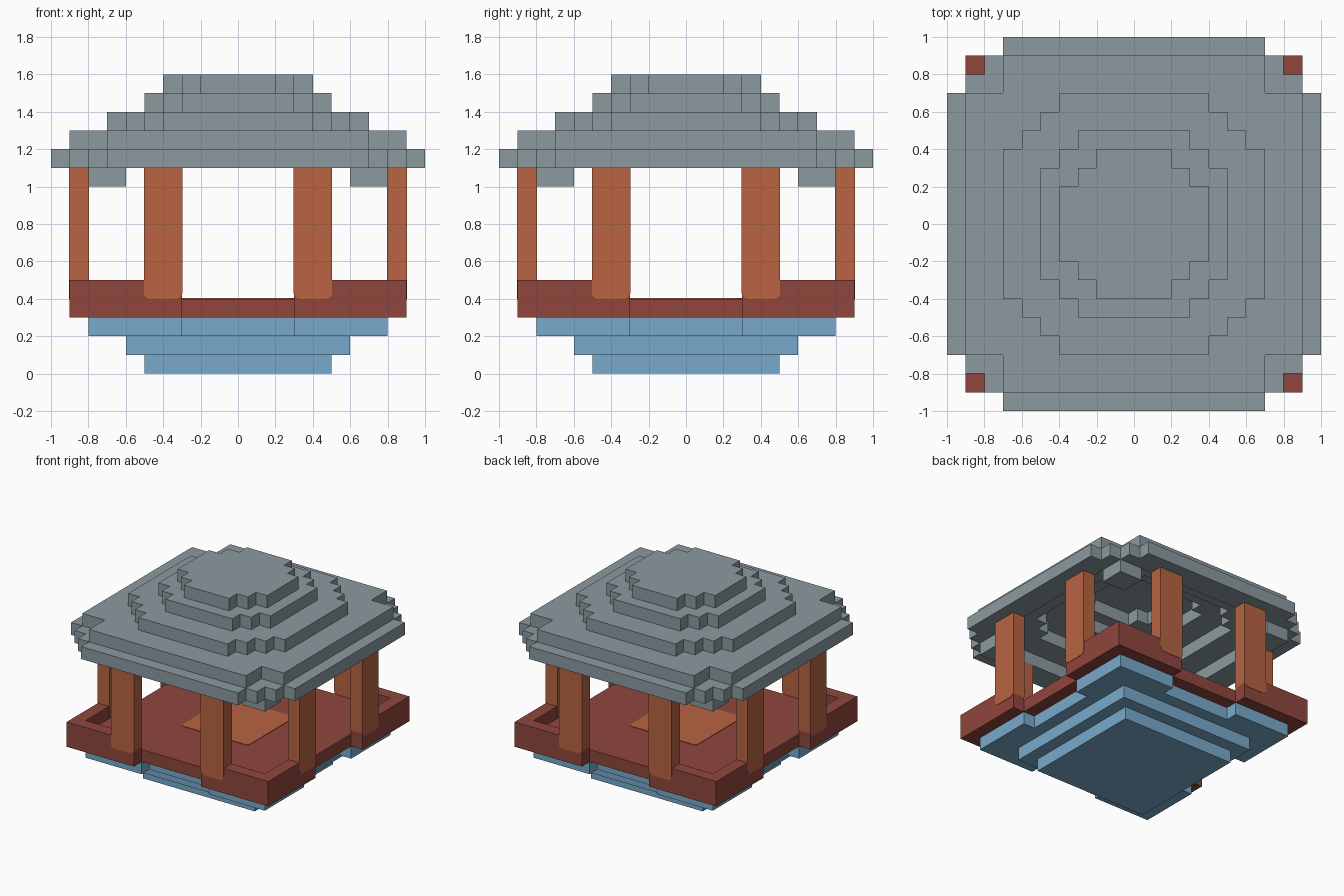
import bpy, bmesh, math
from itertools import product
from mathutils import Matrix

if "Cube" in bpy.data.objects:
    bpy.data.objects.remove(bpy.data.objects["Cube"])

U = 0.1  # block size of the stepped model


def material(name, rgb):
    m = bpy.data.materials.new(name)
    lin = [((c / 255 + 0.055) / 1.055) ** 2.4 for c in rgb]
    m.diffuse_color = (*lin, 1)
    m.use_nodes = True
    m.node_tree.nodes["Principled BSDF"].inputs["Base Color"].default_value = m.diffuse_color
    return m


GREY = material("roof grey", (140, 154, 160))
ORANGE = material("wood orange", (184, 100, 66))
RED = material("floor red", (144, 70, 61))
BLUE = material("base blue", (120, 170, 204))


def finish(bm, name, mat):
    bmesh.ops.recalc_face_normals(bm, faces=bm.faces)
    me = bpy.data.meshes.new(name)
    bm.to_mesh(me)
    bm.free()
    me.materials.append(mat)
    ob = bpy.data.objects.new(name, me)
    bpy.context.collection.objects.link(ob)
    return ob


def course(k, boxes, hollow=()):
    """One course of blocks: quarter-plan rectangles mirrored to all four quarters."""
    def area(rects):
        return {(i, j) for x0, y0, x1, y1 in rects
                for i in range(x0, x1) for j in range(y0, y1)}
    quarter = area(boxes) - area(hollow)
    return {(i if sx else -1 - i, j if sy else -1 - j, k)
            for (i, j), sx, sy in product(quarter, (0, 1), (0, 1))}


def steps(*corners):
    """Centred stepped outline given by its corner points."""
    return [(0, 0, x, y) for x, y in corners]


def build(name, mat, *courses):
    """Outer skin of the given courses, with flat areas merged."""
    cells = set().union(*courses)
    bm = bmesh.new()
    verts = {}

    def vert(p):
        if p not in verts:
            verts[p] = bm.verts.new([c * U for c in p])
        return verts[p]

    for c in sorted(cells):
        for axis, side in product(range(3), (0, 1)):
            n = list(c)
            n[axis] += 1 if side else -1
            if tuple(n) in cells:
                continue
            loop = []
            for a, b in ((0, 0), (1, 0), (1, 1), (0, 1)):
                p = list(c)
                p[axis] += side
                p[(axis + 1) % 3] += a
                p[(axis + 2) % 3] += b
                loop.append(vert(tuple(p)))
            bm.faces.new(loop if side else loop[::-1])
    bmesh.ops.dissolve_limit(bm, angle_limit=math.radians(1),
                             verts=bm.verts, edges=bm.edges)
    return finish(bm, name, mat)


def arc(cx, cy, r, start, n=4):
    return [(cx + r * math.cos(math.radians(start + 90 * i / n)),
             cy + r * math.sin(math.radians(start + 90 * i / n))) for i in range(n + 1)]


def extrude(name, mat, pts, depth, matrix):
    bm = bmesh.new()
    face = bm.faces.new([bm.verts.new((x, y, 0)) for x, y in pts])
    top = bmesh.ops.extrude_face_region(bm, geom=[face], use_keep_orig=True)["geom"]
    bmesh.ops.translate(bm, vec=(0, 0, depth),
                        verts=[v for v in top if isinstance(v, bmesh.types.BMVert)])
    bmesh.ops.transform(bm, matrix=matrix, verts=bm.verts)
    return finish(bm, name, mat)


# Stepped base, wider at the four corners
build("stepped_base", BLUE,
      course(0, steps((5, 5))),
      course(1, steps((6, 6))),
      course(2, [(0, 0, 7, 7), (3, 3, 8, 8)]))

# Floor with low corner walls
build("floor_and_corner_walls", RED,
      course(3, [(0, 0, 8, 8), (3, 3, 9, 9)]),
      course(4, [(3, 3, 9, 9)], hollow=[(0, 0, 8, 8)]))

# Painted rounded square in the middle of the floor
extrude("floor_patch", ORANGE,
        [p for cx, cy, a in ((.27, .27, 0), (-.27, .27, 90), (-.27, -.27, 180), (.27, -.27, 270))
         for p in arc(cx, cy, .03, a)],
        0.004, Matrix.Translation((0, 0, 0.4)))

# Eight flat pillars, two per side, rounded at the foot
foot = [(.503, 1.1), (.297, 1.1)] + arc(.33, .433, .033, 180) + arc(.47, .433, .033, 270)
for side, mirror in product(range(4), (1, -1)):
    m = (Matrix.Rotation(math.radians(90 * side), 4, 'Z')
         @ Matrix.Translation((0, -.797, 0))
         @ Matrix.Rotation(math.radians(90), 4, 'X'))
    extrude(f"pillar_{side + 1}_{'right' if mirror > 0 else 'left'}", ORANGE,
            [(x * mirror, z) for x, z in foot], 0.106, m)

# Hollow stepped roof with a block under each corner
build("stepped_roof", GREY,
      course(10, [(6, 6, 8, 8)]),
      course(11, steps((10, 7), (9, 8), (8, 9), (7, 10)), steps((8, 6), (7, 7), (6, 8))),
      course(12, steps((9, 7), (7, 9)), steps((6, 4), (5, 5), (4, 6))),
      course(13, steps((7, 4), (6, 5), (5, 6), (4, 7)), steps((4, 3), (3, 4))),
      course(14, steps((5, 3), (4, 4), (3, 5)), steps((3, 2), (2, 3))),
      course(15, steps((4, 2), (3, 3), (2, 4))))
